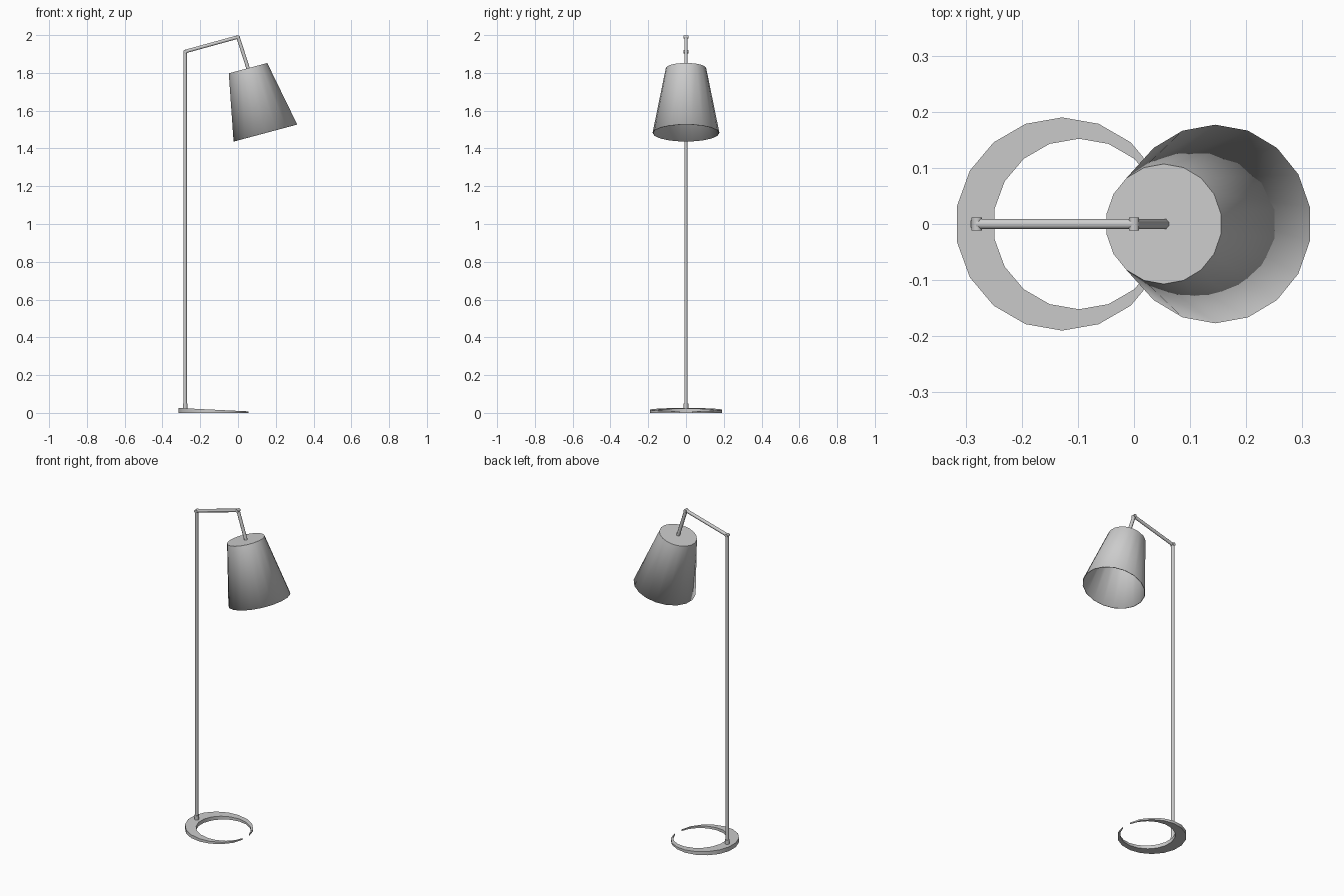
import bpy, bmesh
from math import radians, sin, cos, pi
from mathutils import Vector

if "Cube" in bpy.data.objects:
    bpy.data.objects.remove(bpy.data.objects["Cube"])


def finish(name, bm, angle):
    bmesh.ops.recalc_face_normals(bm, faces=bm.faces)
    me = bpy.data.meshes.new(name)
    bm.to_mesh(me)
    bm.free()
    ob = bpy.data.objects.new(name, me)
    bpy.context.collection.objects.link(ob)
    bpy.ops.object.select_all(action='DESELECT')
    bpy.context.view_layer.objects.active = ob
    ob.select_set(True)
    bpy.ops.object.shade_smooth_by_angle(angle=radians(angle))
    return ob


def rod(name, a, b, r1, r2=None, sides=8):
    """Capped cylinder or cone between two points."""
    a, b = Vector(a), Vector(b)
    w = (b - a).normalized()
    u = Vector((0, 1, 0)) if abs(w.y) < 0.9 else Vector((1, 0, 0))
    v = w.cross(u)
    bm = bmesh.new()
    rings = []
    for c, r in ((a, r1), (b, r2 or r1)):
        angs = [2 * pi * (i + 0.5) / sides for i in range(sides)]
        rings.append([bm.verts.new(c + r * (cos(t) * u + sin(t) * v)) for t in angs])
    for i in range(sides):
        j = (i + 1) % sides
        bm.faces.new((rings[0][i], rings[0][j], rings[1][j], rings[1][i]))
    bm.faces.new(rings[0])
    bm.faces.new(rings[1])
    return finish(name, bm, 50)


# Crescent base, top sloping down toward the open tips
def top_z(x):
    return 0.026 - 0.018 * (x + 0.315) / 0.37


bm = bmesh.new()
sections = []
for i in range(18):
    t = radians(10 + 20 * i)
    outer = (-0.128 + 0.19 * cos(t), 0.19 * sin(t))
    inner = (-0.098 + 0.153 * cos(t), 0.152 * sin(t))
    if i in (0, 17):
        outer = (0.055, 0.033 * (1 if i == 0 else -1))
        inner = (0.052, outer[1] * 0.95)
    sections.append([bm.verts.new((x, y, z))
                     for (x, y), z in ((outer, 0), (outer, top_z(outer[0])),
                                       (inner, top_z(inner[0])), (inner, 0))])
for s, n in zip(sections, sections[1:]):
    for k in range(4):
        m = (k + 1) % 4
        bm.faces.new((s[k], s[m], n[m], n[k]))
bm.faces.new(sections[0])
bm.faces.new(sections[-1])
finish("crescent_base", bm, 30)

# Pole, arm and hanging stem
elbow, tip, neck = (-0.28, 0, 1.913), (0, 0, 1.99), (0.054, 0, 1.822)
rod("pole_collar", (-0.28, 0, 0.02), (-0.28, 0, 0.05), 0.013)
rod("pole", (-0.28, 0, 0.02), elbow, 0.01)
rod("arm", elbow, tip, 0.01)
rod("shade_stem", tip, neck, 0.01)

# Hinge pins at the two bends
for name, p in (("elbow_pin", elbow), ("tip_pin", tip)):
    rod(name, (p[0], -0.012, p[2]), (p[0], 0.012, p[2]), 0.01)

# Tilted shade: closed top, open bottom, thin wall
axis = Vector((sin(radians(15)), 0, -cos(radians(15))))
side = Vector((cos(radians(15)), 0, sin(radians(15))))
top = Vector((0.053, 0, 1.825))
bm = bmesh.new()
rings = []
for d, r in ((0, 0.107), (0.355, 0.177)):
    rings.append([bm.verts.new(top + d * axis + r * (cos(t) * side + sin(t) * Vector((0, 1, 0))))
                  for t in (radians(10 + 20 * i) for i in range(18))])
for i in range(18):
    j = (i + 1) % 18
    bm.faces.new((rings[0][j], rings[0][i], rings[1][i], rings[1][j]))
cap = bm.faces.new(rings[0])
shade = finish("lamp_shade", bm, 35)
# Choose the offset so the wall grows inward whichever way normals settled
outward = shade.data.polygons[-1].normal.dot(axis) < 0
wall = shade.modifiers.new("wall", 'SOLIDIFY')
wall.thickness = 0.004
wall.offset = -1 if outward else 1
